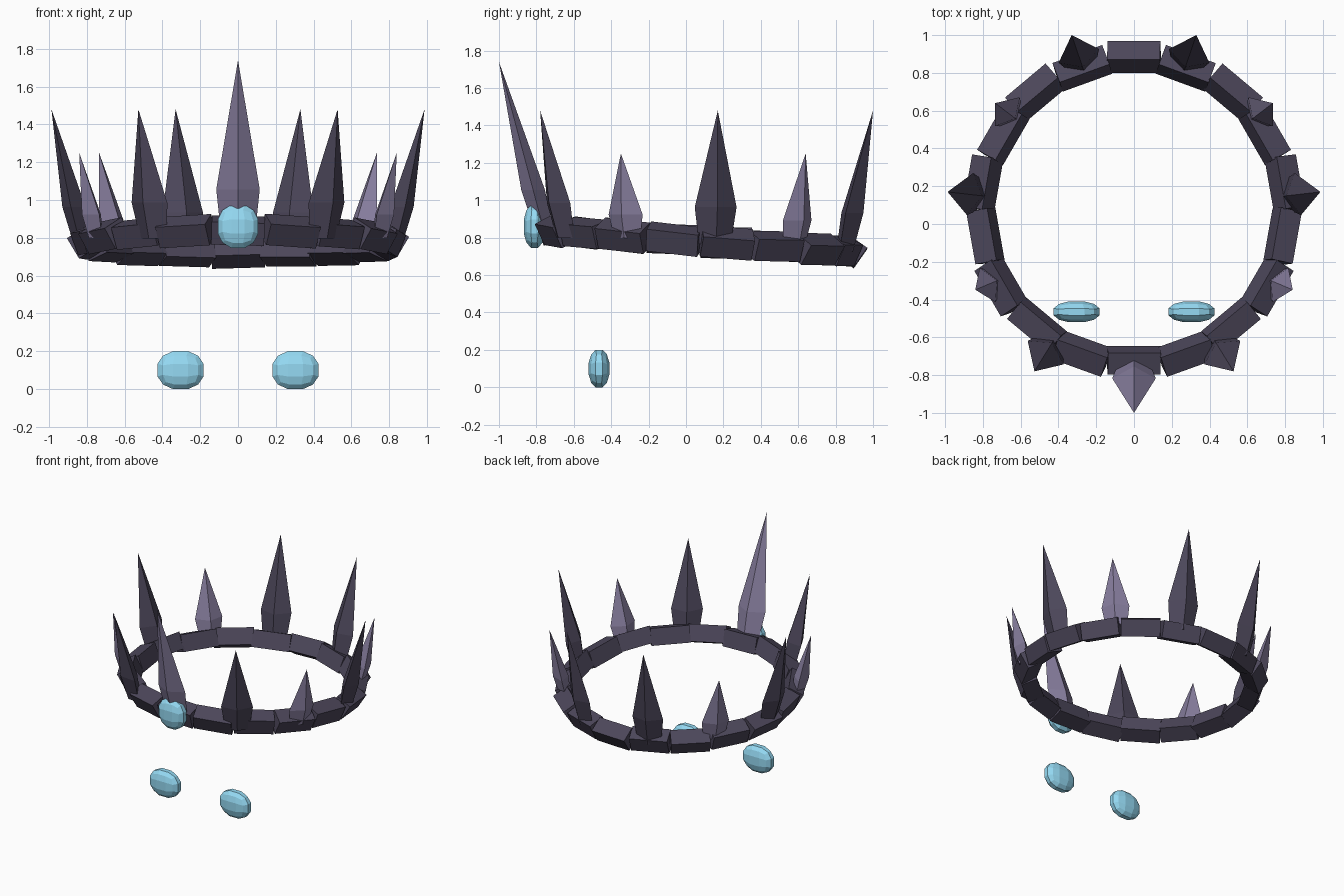
import bpy, bmesh, math, random
from mathutils import Vector, Matrix

if "Cube" in bpy.data.objects:
    bpy.data.objects.remove(bpy.data.objects["Cube"])

random.seed(4)


def material(name, rgb):
    m = bpy.data.materials.new(name)
    m.diffuse_color = (*rgb, 1)
    m.use_nodes = True
    m.node_tree.nodes["Principled BSDF"].inputs["Base Color"].default_value = m.diffuse_color
    return m


DARK = material("dark_stone", (0.072, 0.062, 0.102))
LIGHT = material("pale_stone", (0.245, 0.21, 0.345))
BLUE = material("ice_blue", (0.30, 0.70, 0.90))


def add_object(name, bm, mat):
    bmesh.ops.recalc_face_normals(bm, faces=bm.faces)
    mesh = bpy.data.meshes.new(name)
    bm.to_mesh(mesh)
    bm.free()
    mesh.materials.append(mat)
    obj = bpy.data.objects.new(name, mesh)
    bpy.context.collection.objects.link(obj)
    return obj


CENTRE_Y, RADIUS, COUNT = 0.075, 0.805, 18


# Ring of flared, slightly staggered stone blocks, higher at the front
def ring():
    bm = bmesh.new()
    tilt = Matrix.Translation((0, CENTRE_Y, 0.782)) @ Matrix.Rotation(-0.07, 4, 'X')
    for i in range(COUNT):
        a = math.tau * i / COUNT - math.pi / 2
        stagger = 1 if i % 2 else -1
        roll = math.radians(26 + 5 * stagger)
        pitch = math.radians(random.uniform(-3, 3))
        place = (tilt @ Matrix.Rotation(a, 4, 'Z')
                 @ Matrix.Translation((RADIUS + 0.006 * stagger, 0, 0))
                 @ Matrix.Rotation(pitch, 4, 'X') @ Matrix.Rotation(roll, 4, 'Y')
                 @ Matrix.Diagonal((0.12, 0.28, 0.125, 1)))
        bmesh.ops.create_cube(bm, size=1, matrix=place)
    add_object("ring_blocks", bm, DARK)


# Four-sided spike: narrow foot, wider shoulder, sharp tip
def spike(name, base, tip, width, mat):
    base, tip = Vector(base), Vector(tip)
    out = Vector((base.x, base.y - 0.03, 0)).normalized()
    side = Vector((-out.y, out.x, 0))
    bm = bmesh.new()
    rings = []
    for t, s in ((-0.05, 0.76), (0.24, 1.0)):
        c = base.lerp(tip, t)
        rings.append([bm.verts.new(c + d * s) for d in
                      (out * width * 0.55, side * width, -out * width * 0.55, -side * width)])
    apex = bm.verts.new(tip)
    bm.faces.new(rings[0])
    for i in range(4):
        j = (i + 1) % 4
        bm.faces.new((rings[0][i], rings[0][j], rings[1][j], rings[1][i]))
        bm.faces.new((rings[1][i], rings[1][j], apex))
    add_object(name, bm, mat)


# Faceted oval gem: gridded cube pushed out to an ellipsoid
def gem(name, centre, radii):
    bm = bmesh.new()
    bmesh.ops.create_cube(bm, size=2)
    bmesh.ops.subdivide_edges(bm, edges=bm.edges[:], cuts=2, use_grid_fill=True)
    for v in bm.verts:
        v.co = v.co.normalized()
    reach = max(v.co.x for v in bm.verts)
    for v in bm.verts:
        v.co = Vector(centre) + Vector(c * r / reach for c, r in zip(v.co, radii))
    add_object(name, bm, BLUE)


ring()

# Tall front spike, then mirrored pairs around the ring
spike("front_spike", (0, -0.76, 0.84), (0, -1.0, 1.74), 0.115, LIGHT)
PAIRS = [
    ((0.45, -0.65, 0.83), (0.527, -0.78, 1.48), 0.113, DARK),
    ((0.755, -0.315, 0.82), (0.84, -0.348, 1.25), 0.10, LIGHT),
    ((0.83, 0.155, 0.80), (0.987, 0.17, 1.48), 0.113, DARK),
    ((0.65, 0.58, 0.78), (0.735, 0.64, 1.25), 0.10, LIGHT),
    ((0.28, 0.855, 0.76), (0.33, 1.0, 1.48), 0.113, DARK),
]
for n, (b, t, w, m) in enumerate(PAIRS, 1):
    for sx, label in ((1, "right"), (-1, "left")):
        spike(f"{label}_spike_{n}", (sx * b[0], b[1], b[2]), (sx * t[0], t[1], t[2]), w, m)

# Front jewel and two floating eyes
gem("front_gem", (0, -0.81, 0.86), (0.107, 0.057, 0.114))
for sx, label in ((1, "right"), (-1, "left")):
    gem(f"{label}_eye", (sx * 0.304, -0.465, 0.1), (0.122, 0.055, 0.1))
